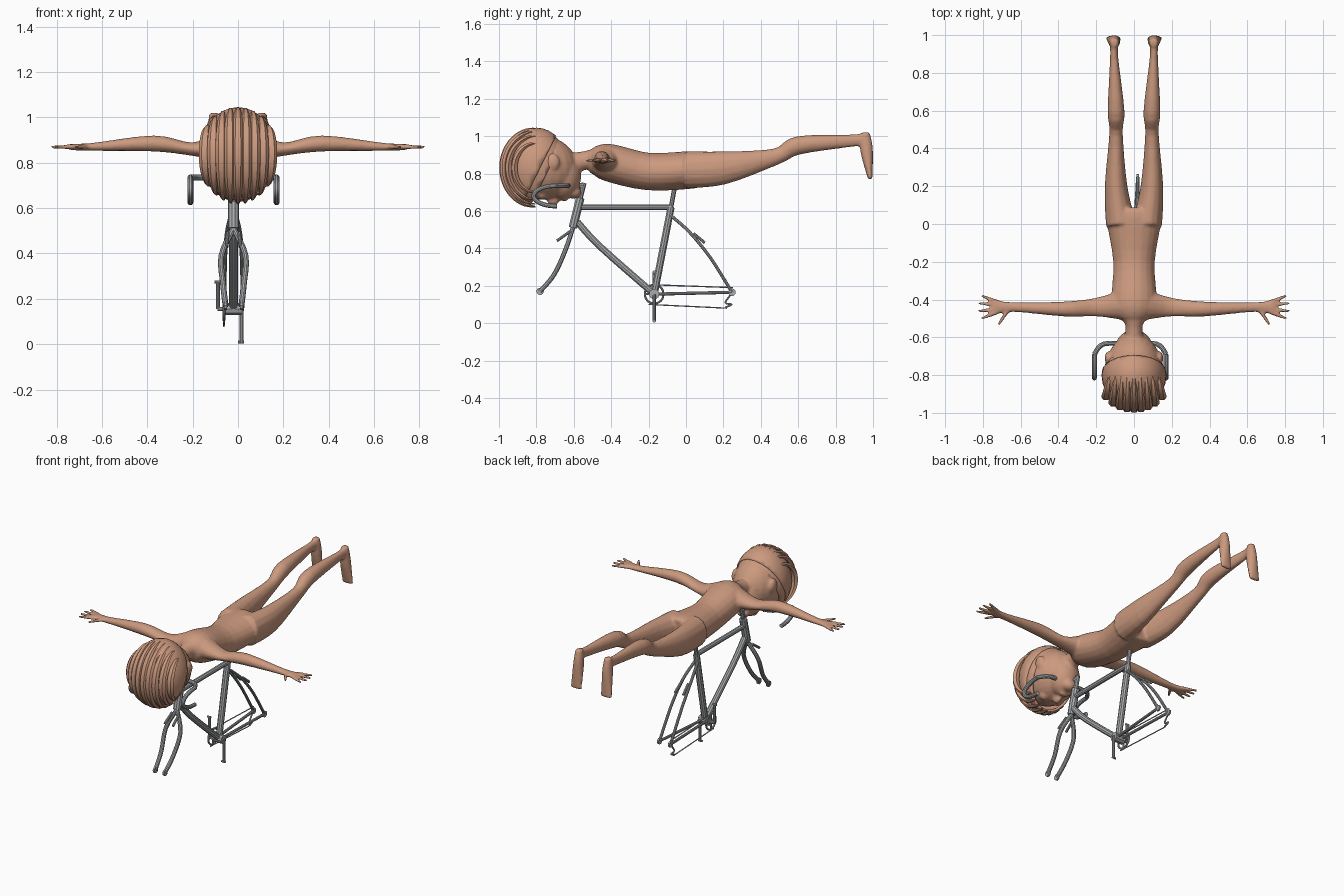
import bpy, bmesh, math
from mathutils import Vector, Matrix

cube = bpy.data.objects.get("Cube")
if cube:
    bpy.data.objects.remove(cube, do_unlink=True)

SIDES = (-1, 1)
X, Y = Vector((1, 0, 0)), Vector((0, 1, 0))


def material(name, red, green, blue):
    mat = bpy.data.materials.new(name)
    mat.use_nodes = True
    mat.diffuse_color = (red, green, blue, 1)
    mat.node_tree.nodes["Principled BSDF"].inputs["Base Color"].default_value = mat.diffuse_color
    return mat


skin = material("warm tan", .6, .32, .21)
metal = material("frame grey", .4, .41, .42)


def spline(rings, steps=4):
    """Fill in a smooth curve through the given rings."""
    knots = [Vector(ring) for ring in rings]
    if len(knots) == 2:
        return knots
    knots = [knots[0], *knots, knots[-1]]
    filled = []
    for a, b, c, d in zip(knots, knots[1:], knots[2:], knots[3:]):
        for step in range(steps):
            t = step / steps
            bend = 2 * a - 5 * b + 4 * c - d
            twist = 3 * b - a - 3 * c + d
            filled.append(b + ((c - a) * t + bend * t * t + twist * t ** 3) / 2)
    return filled + [knots[-1]]


def loft(mesh, rings, sides=14):
    """Skin elliptical rings (x, y, z, half width, half height) along a path."""
    rings = spline(rings)
    centres = [Vector(ring[:3]) for ring in rings]
    span = centres[-1] - centres[0]
    across = Y if abs(span.x) > max(abs(span.y), abs(span.z)) else X
    loops = []
    for i, centre in enumerate(centres):
        along = centres[min(i + 1, len(centres) - 1)] - centres[max(i - 1, 0)]
        along.normalize()
        wide = (across - along * across.dot(along)).normalized()
        tall = along.cross(wide)
        width, height = rings[i][3:]
        loop = []
        for k in range(sides):
            angle = math.tau * k / sides
            offset = wide * width * math.cos(angle) + tall * height * math.sin(angle)
            loop.append(mesh.verts.new(centre + offset))
        loops.append(loop)
    for lower, upper in zip(loops, loops[1:]):
        for k in range(sides):
            after = (k + 1) % sides
            mesh.faces.new((lower[k], lower[after], upper[after], upper[k]))
    mesh.faces.new(reversed(loops[0]))
    mesh.faces.new(loops[-1])


def ball(mesh, centre, radii):
    place = Matrix.Translation(centre) @ Matrix.Diagonal((*radii, 1))
    bmesh.ops.create_uvsphere(mesh, u_segments=24, v_segments=16, radius=1, matrix=place)


def finish(name, mesh, mat):
    bmesh.ops.recalc_face_normals(mesh, faces=mesh.faces)
    data = bpy.data.meshes.new(name)
    mesh.to_mesh(data)
    mesh.free()
    data.materials.append(mat)
    data.shade_smooth()
    data.set_sharp_from_angle(angle=math.radians(35))
    part = bpy.data.objects.new(name, data)
    bpy.context.collection.objects.link(part)
    return part


# Torso and neck
mesh = bmesh.new()
shoulders = (0, -.5, .87, .08, .07)
chest = (0, -.42, .86, .12, .1)
waist = (0, -.2, .81, .11, .1)
hips = (0, .04, .82, .15, .1)
seat = (0, .08, .82, .14, .08)
loft(mesh, [shoulders, chest, waist, hips, seat], sides=20)
nape = (0, -.66, .84, .06, .07)
throat = (0, -.54, .87, .045, .05)
loft(mesh, [shoulders, throat, nape])

# Head: skull, jaw, chin, nose and mouth
ball(mesh, (0, -.77, .83), (.15, .19, .17))
ball(mesh, (0, -.66, .79), (.1, .1, .13))
ball(mesh, (0, -.6, .7), (.045, .04, .035))
ball(mesh, (0, -.71, .66), (.02, .035, .03))
ball(mesh, (0, -.65, .67), (.035, .02, .02))


def finger(mesh, side, root, angle, length):
    direction = Vector((side * math.cos(angle), math.sin(angle), 0))
    start = Vector((side * root[0], *root[1:]))
    tip = start + direction * length
    loft(mesh, [(*start, .013, .012), (*tip, .008, .008)], sides=8)


for side in SIDES:
    # Cheeks and ears
    ball(mesh, (side * .05, -.77, .69), (.035, .03, .03))
    ball(mesh, (side * .135, -.71, .86), (.02, .035, .045))

    # Legs and feet
    groin = (side * .07, 0, .82, .08, .1)
    thigh = (side * .095, .2, .83, .06, .09)
    knee = (side * .095, .48, .89, .036, .045)
    calf = (side * .095, .6, .95, .045, .05)
    ankle = (side * .105, .88, .975, .022, .034)
    heel_back = (side * .105, .95, .98, .024, .036)
    loft(mesh, [groin, thigh, knee, calf, ankle, heel_back])
    heel = (side * .105, .96, 1.02, .022, .022)
    arch = (side * .105, .965, .93, .032, .035)
    toes = (side * .11, .985, .77, .04, .012)
    loft(mesh, [heel, arch, toes])

    # Arms, palms and fingers
    armpit = (side * .06, -.43, .87, .08, .07)
    upper_arm = (side * .2, -.44, .86, .05, .03)
    elbow = (side * .37, -.45, .885, .04, .036)
    wrist = (side * .64, -.44, .87, .026, .018)
    palm = (side * .74, -.44, .87, .045, .014)
    loft(mesh, [armpit, upper_arm, elbow, wrist, palm])
    for k in range(4):
        spread = k - 1.5
        finger(mesh, side, (.73, -.44 + spread * .02, .87), spread * .25, .1 - .01 * abs(spread))
    finger(mesh, side, (.67, -.46, .87), -1, .09)

body = finish("body", mesh, skin)
blend = body.modifiers.new("blend", "REMESH")
blend.mode = "VOXEL"
blend.voxel_size = .008
blend.use_smooth_shade = True
soften = body.modifiers.new("soften", "SMOOTH")
soften.iterations = 5


# Hair: two layered caps, each a ball cut by a tilted plane
def hair_cap(name, radii, cut):
    mesh = bmesh.new()
    ball(mesh, (0, -.8, .83), radii)
    geometry = mesh.verts[:] + mesh.edges[:] + mesh.faces[:]
    bmesh.ops.bisect_plane(mesh, geom=geometry, clear_outer=True,
                           plane_co=(0, cut, .83), plane_no=(0, 2, -1))
    cap = finish(name, mesh, skin)
    cap.modifiers.new("thickness", "SOLIDIFY").thickness = .015


hair_cap("hair_under_layer", (.163, .175, .205), -.73)
hair_cap("hair_upper_layer", (.172, .175, .215), -.78)

# Hair: pointed locks sweeping over the crown, narrowing at both ends
mesh = bmesh.new()
for lock in range(-4, 5):
    x = lock * .037
    reach = math.sqrt(1 - (x / .19) ** 2)
    rings = []
    for step in range(11):
        swell = .2 + .8 * math.sin(math.pi * step / 10)
        angle = math.radians(80 + 19 * step)
        rings.append((x * (.8 + .2 * swell),
                      -.805 + .178 * reach * math.cos(angle),
                      .83 + .21 * reach * math.sin(angle),
                      .025 * swell, .018 * swell))
    loft(mesh, rings, sides=6)
finish("hair_locks", mesh, skin)


# Bicycle: every tube is a radius and its path around the frame's centre plane
def tubes(name, *paths):
    mesh = bmesh.new()
    for radius, path in paths:
        loft(mesh, [(x - .02, y, z, radius, radius) for x, y, z in path], sides=10)
    finish(name, mesh, metal)


def pair(radius, *path):
    return [(radius, [(side * x, y, z) for x, y, z in path]) for side in SIDES]


stem_top, head_top, head_base = (0, -.545, .75), (0, -.565, .67), (0, -.605, .51)
post_top, seat_lug = (0, -.06, .73), (0, -.08, .62)
crank_axle = (0, -.17, .155)
rear_drop, front_drop = (.04, .246, .165), (.035, -.78, .17)

tubes("head_tube", (.024, [head_top, head_base]), (.014, [stem_top, head_top]))
tubes("top_tube", (.016, [(0, -.56, .62), seat_lug]))
tubes("down_tube", (.019, [(0, -.58, .54), (0, -.46, .41), crank_axle]))
tubes("seat_tube", (.02, [seat_lug, crank_axle]), (.013, [post_top, seat_lug]))
tubes("bottom_bracket", (.028, [(-.035, *crank_axle[1:]), (.035, *crank_axle[1:])]))
tubes("chain_stays", *pair(.009, (.015, *crank_axle[1:]), rear_drop))
tubes("seat_stays", *pair(.009, (.01, -.08, .575), (.03, .02, .485), (.038, .13, .35), rear_drop))
tubes("fork", *pair(.013, head_base, (.053, -.645, .39), (.045, -.705, .26), front_drop))
tubes("rear_brake", *pair(.008, (.025, .04, .48), (.03, .1, .43)))
tubes("front_brake", *pair(.008, (.025, -.62, .49), (.03, -.69, .44)))
for name, (x, y, z) in (("rear_dropouts", rear_drop), ("front_dropouts", front_drop)):
    tubes(name, *pair(.02, (x - .006, y, z), (x + .006, y, z)))

# Stem and drop handlebar, its hooks being half ellipses
clamp = (0, -.635, .735)
hook = []
for step in range(9):
    angle = math.pi * (.5 + step / 8)
    hook.append((.19, -.69 + .125 * math.cos(angle), .68 + .055 * math.sin(angle)))
tubes("stem", (.015, [(0, -.55, .735), clamp]))
tubes("handlebar", *pair(.013, clamp, (.14, *clamp[1:]), hook[0]), *pair(.013, *hook))

# Cranks with pedal axles
axle_y, axle_z = crank_axle[1:]
tubes("crank_axle", (.01, [(-.07, axle_y, axle_z), (.04, axle_y, axle_z)]))
for name, x, end in (("right_crank", -.068, .275), ("left_crank", .036, .01)):
    tubes(name, (.009, [(x, axle_y, axle_z), (x, axle_y, end)]),
          (.007, [(x - .015, axle_y, end), (x + .01, axle_y, end)]))

# Chainring with spokes, chain and its tensioner
chain_x = -.042
rim = []
for step in range(13):
    angle = math.tau * step / 12
    rim.append((chain_x, axle_y + .05 * math.cos(angle), axle_z + .05 * math.sin(angle)))
spokes = [(.006, [(chain_x, axle_y, axle_z), end]) for end in rim[::3]]
tubes("chainring", (.006, rim), *spokes)
upper_run = [(chain_x, axle_y, .205), (chain_x, .25, .19)]
lower_run = [(chain_x, -.2, .1), (chain_x, .22, .08)]
tubes("chain", (.0035, upper_run), (.0035, lower_run))
bends = ((.25, .165), (.21, .11), (.245, .1), (.21, .085))
tubes("chain_tensioner", (.005, [(chain_x, y, z) for y, z in bends]))
